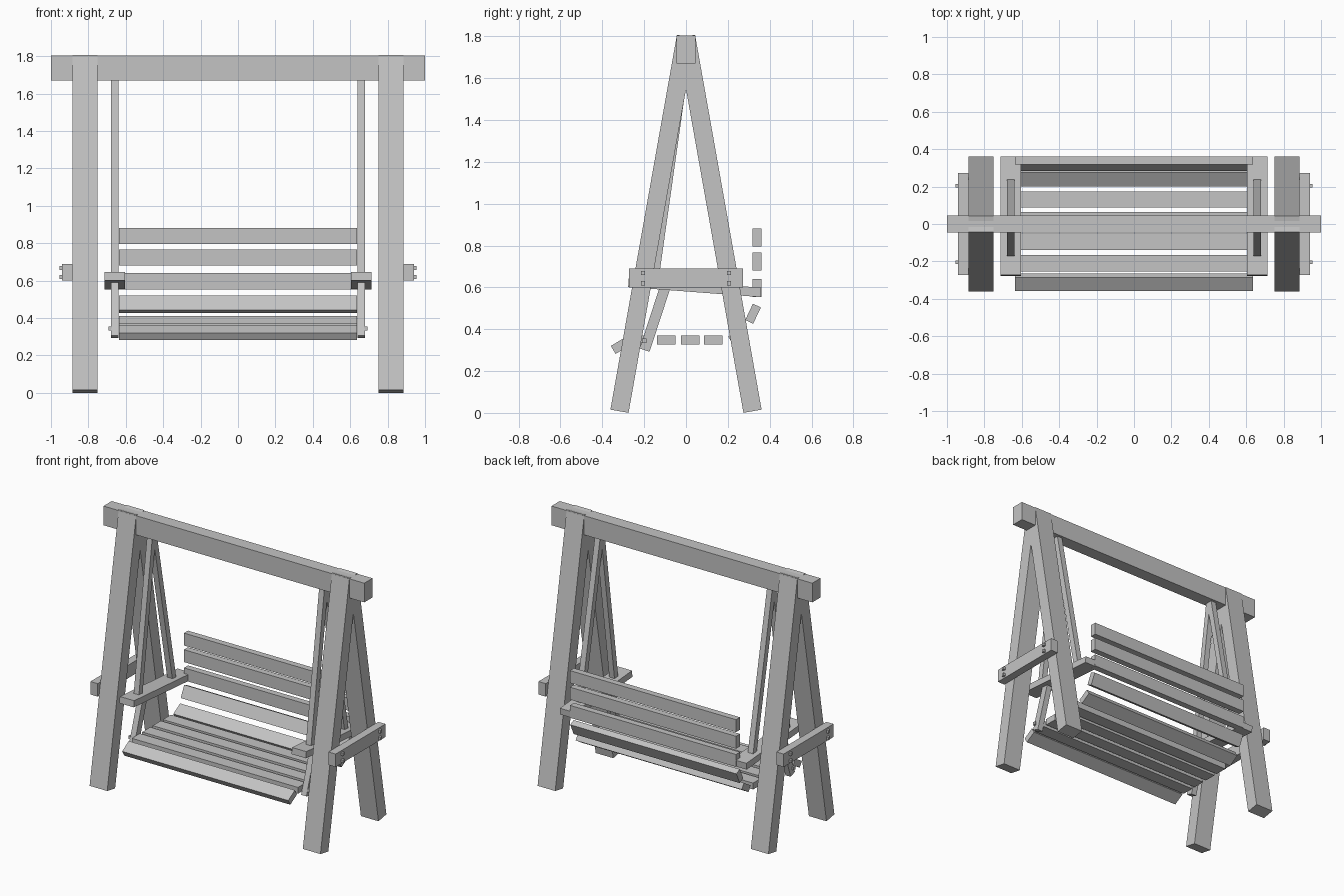
import bpy
from mathutils import Vector

cube = bpy.data.objects.get("Cube")
if cube:
    bpy.data.objects.remove(cube, do_unlink=True)

GREY = (0.55, 0.55, 0.55, 1.0)
wood = bpy.data.materials.new("grey_wood")
wood.use_nodes = True
wood.diffuse_color = GREY
wood.node_tree.nodes["Principled BSDF"].inputs["Base Color"].default_value = GREY


def plank(name, x0, x1, start, end, thick):
    """Box from x0 to x1 whose middle line runs between two (y, z) points."""
    a, b = Vector(start), Vector(end)
    side = (b - a).normalized().orthogonal() * thick / 2
    ring = [a - side, b - side, b + side, a + side]
    verts = [(x, p.x, p.y) for x in (x0, x1) for p in ring]
    faces = [(3, 2, 1, 0), (4, 5, 6, 7)]
    faces += [(i, (i + 1) % 4, (i + 1) % 4 + 4, i + 4) for i in range(4)]
    mesh = bpy.data.meshes.new(name)
    mesh.from_pydata(verts, [], faces)
    mesh.materials.append(wood)
    obj = bpy.data.objects.new(name, mesh)
    bpy.context.collection.objects.link(obj)
    return obj


def pair(name, x0, x1, start, end, thick):
    """The same plank on the left and the right."""
    plank("left_" + name, x0, x1, start, end, thick)
    plank("right_" + name, -x1, -x0, start, end, thick)


# Top beam
plank("top_beam", -1, 1, (0, 1.67), (0, 1.803), 0.09)

# A-frame legs, front and back
for place, s in (("front", -1), ("back", 1)):
    pair(place + "_leg", 0.75, 0.885, (s * 0.318, 0.008), (0, 1.80), 0.088)

# Cross braces with bolts
pair("cross_brace", 0.885, 0.94, (-0.273, 0.645), (0.273, 0.645), 0.09)
for y in (-0.205, 0.205):
    for z in (0.62, 0.668):
        pair("brace_bolt", 0.935, 0.955, (y - 0.01, z), (y + 0.01, z), 0.02)

# Hanging bars
pair("front_hanging_bar", 0.64, 0.68, (-0.002, 1.69), (-0.155, 0.61), 0.04)
pair("back_hanging_bar", 0.64, 0.68, (0.002, 1.69), (0.222, 0.58), 0.04)

# Armrests, sloping down to the back, and their supports
pair("armrest", 0.605, 0.715, (-0.275, 0.624), (0.358, 0.576), 0.045)
pair("armrest_support", 0.64, 0.68, (-0.198, 0.30), (-0.10, 0.60), 0.05)
pair("support_bolt", 0.675, 0.692, (-0.21, 0.345), (-0.19, 0.345), 0.022)

# Flat seat slats
for y in (-0.209, -0.095, 0.02, 0.131):
    plank("seat_slat", -0.637, 0.637, (y - 0.044, 0.348), (y + 0.044, 0.348), 0.044)

# Slats curving down at the front and up into the back
plank("front_edge_slat", -0.637, 0.637, (-0.348, 0.301), (-0.275, 0.345), 0.044)
plank("lower_curve_slat", -0.637, 0.637, (0.213, 0.346), (0.287, 0.391), 0.044)
plank("upper_curve_slat", -0.637, 0.637, (0.302, 0.435), (0.339, 0.513), 0.042)

# Upright backrest slats
for z in (0.597, 0.723, 0.838):
    plank("backrest_slat", -0.637, 0.637, (0.34, z - 0.043), (0.34, z + 0.043), 0.044)
